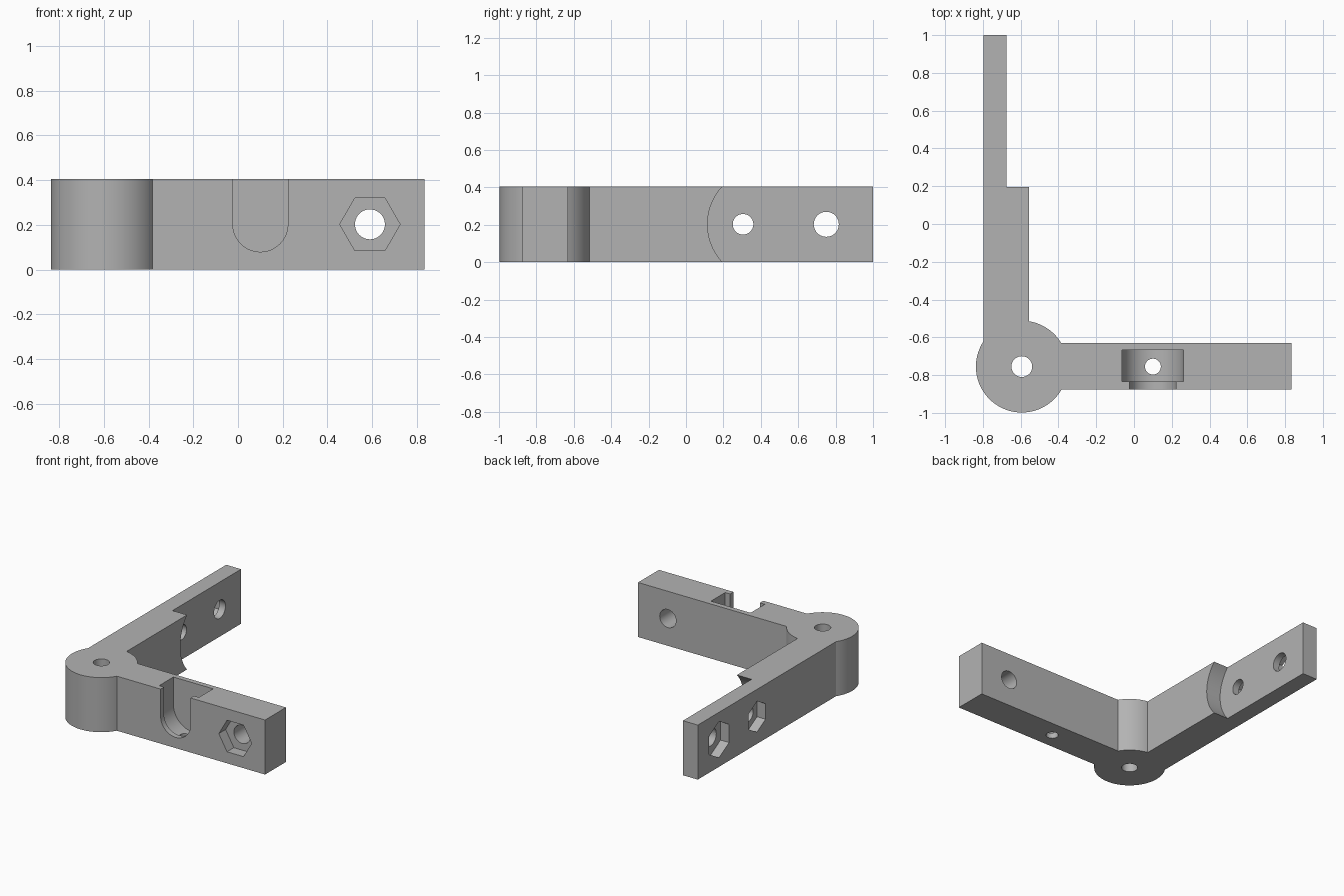
import bpy
import bmesh
from math import sin, cos, radians, asin, acos, degrees
from mathutils import Vector

if "Cube" in bpy.data.objects:
    bpy.data.objects.remove(bpy.data.objects["Cube"], do_unlink=True)

H = 0.405                      # height of the whole bracket
MID = H / 2
HUB = Vector((-0.594, -0.755))
HUB_R = 0.243
LEFT, INNER, THIN = -0.797, -0.555, -0.675   # side arm faces along x
FRONT, BACK, END = -0.875, -0.63, 0.835      # front arm faces


def material(name, value):
    mat = bpy.data.materials.new(name)
    mat.use_nodes = True
    color = (value, value, value, 1)
    mat.diffuse_color = color
    mat.node_tree.nodes["Principled BSDF"].inputs["Base Color"].default_value = color
    return mat


def arc(cx, cy, r, start, end, n):
    return [(cx + r * cos(radians(start + (end - start) * i / n)),
             cy + r * sin(radians(start + (end - start) * i / n))) for i in range(n + 1)]


def circle(cx, cy, r, n=48, start=0):
    return arc(cx, cy, r, start, start + 360, n)[:-1]


def prism(name, points, axis, low, high):
    """Extrude a flat outline along the given axis."""
    place = {"x": lambda a, b, t: (t, a, b),
             "y": lambda a, b, t: (a, t, b),
             "z": lambda a, b, t: (a, b, t)}[axis]
    bm = bmesh.new()
    face = bm.faces.new([bm.verts.new(place(a, b, low)) for a, b in points])
    new = bmesh.ops.extrude_face_region(bm, geom=[face])["geom"]
    shift = Vector(place(0, 0, high - low))
    bmesh.ops.translate(bm, vec=shift, verts=[v for v in new if isinstance(v, bmesh.types.BMVert)])
    bmesh.ops.recalc_face_normals(bm, faces=bm.faces)
    mesh = bpy.data.meshes.new(name)
    bm.to_mesh(mesh)
    bm.free()
    obj = bpy.data.objects.new(name, mesh)
    bpy.context.collection.objects.link(obj)
    return obj


def cut(body, name, points, axis, low, high):
    """Subtract an extruded outline from the body."""
    cutter = prism(name, points, axis, low, high)
    cutter.hide_render = True
    mod = body.modifiers.new(name, "BOOLEAN")
    mod.operation = "DIFFERENCE"
    mod.solver = "EXACT"
    mod.object = cutter
    bpy.context.view_layer.objects.active = body
    bpy.ops.object.modifier_apply(modifier=name)
    bpy.data.objects.remove(cutter, do_unlink=True)


# Round hub with two arms, as one outline
a_back = degrees(asin((BACK - HUB.y) / HUB_R))
a_front = 360 + degrees(asin((FRONT - HUB.y) / HUB_R))
a_inner = degrees(acos((INNER - HUB.x) / HUB_R))
a_left = degrees(acos((LEFT - HUB.x) / HUB_R))
outline = [(END, FRONT), (END, BACK)]
outline += arc(HUB.x, HUB.y, HUB_R, a_back, a_inner, 14)
outline += [(INNER, 1), (LEFT, 1)]
outline += arc(HUB.x, HUB.y, HUB_R, a_left, a_front, 48)
bracket = prism("hinge_bracket", outline, "z", 0, H)

# Thin end of the side arm, with a curved shoulder
shoulder = arc(0.411, MID, 0.296, 90, 270, 64) + [(1.2, MID - 0.296), (1.2, MID + 0.296)]
cut(bracket, "thin_end", shoulder, "x", THIN, -0.4)

# Pivot hole through the hub
cut(bracket, "pivot_hole", circle(HUB.x, HUB.y, 0.055), "z", -0.1, 0.6)

# Side arm bolt holes with hexagonal nut pockets on the outside
for y, hole_r, nut_r in ((0.305, 0.055, 0.115), (0.75, 0.067, 0.135)):
    cut(bracket, "side_bolt_hole", circle(y, MID, hole_r), "x", -1, -0.5)
    cut(bracket, "side_nut_pocket", circle(y, MID, nut_r, 6, 30), "x", -1, LEFT + 0.07)

# Front arm bolt hole with its nut pocket
cut(bracket, "front_bolt_hole", circle(0.59, MID, 0.067), "y", -1, -0.5)
cut(bracket, "front_nut_pocket", circle(0.59, MID, 0.135, 6), "y", -1, FRONT + 0.08)

# Round-bottomed slot: narrow mouth at the front, wider chamber behind
for name, r, low, high in (("slot_mouth", 0.123, -1, -0.8),
                           ("slot_chamber", 0.163, -0.835, -0.668)):
    u_shape = arc(0.1, MID, r, 180, 360, 32) + [(0.1 + r, 0.6), (0.1 - r, 0.6)]
    cut(bracket, name, u_shape, "y", low, high)
cut(bracket, "drain_hole", circle(0.1, -0.755, 0.042), "z", -0.1, 0.3)

bracket.data.materials.clear()
bracket.data.materials.append(material("plain_grey", 0.45))
for p in bracket.data.polygons:
    p.material_index = 0

bpy.ops.object.select_all(action="DESELECT")
bracket.select_set(True)
bpy.context.view_layer.objects.active = bracket
bpy.ops.object.shade_smooth_by_angle(angle=radians(30))
